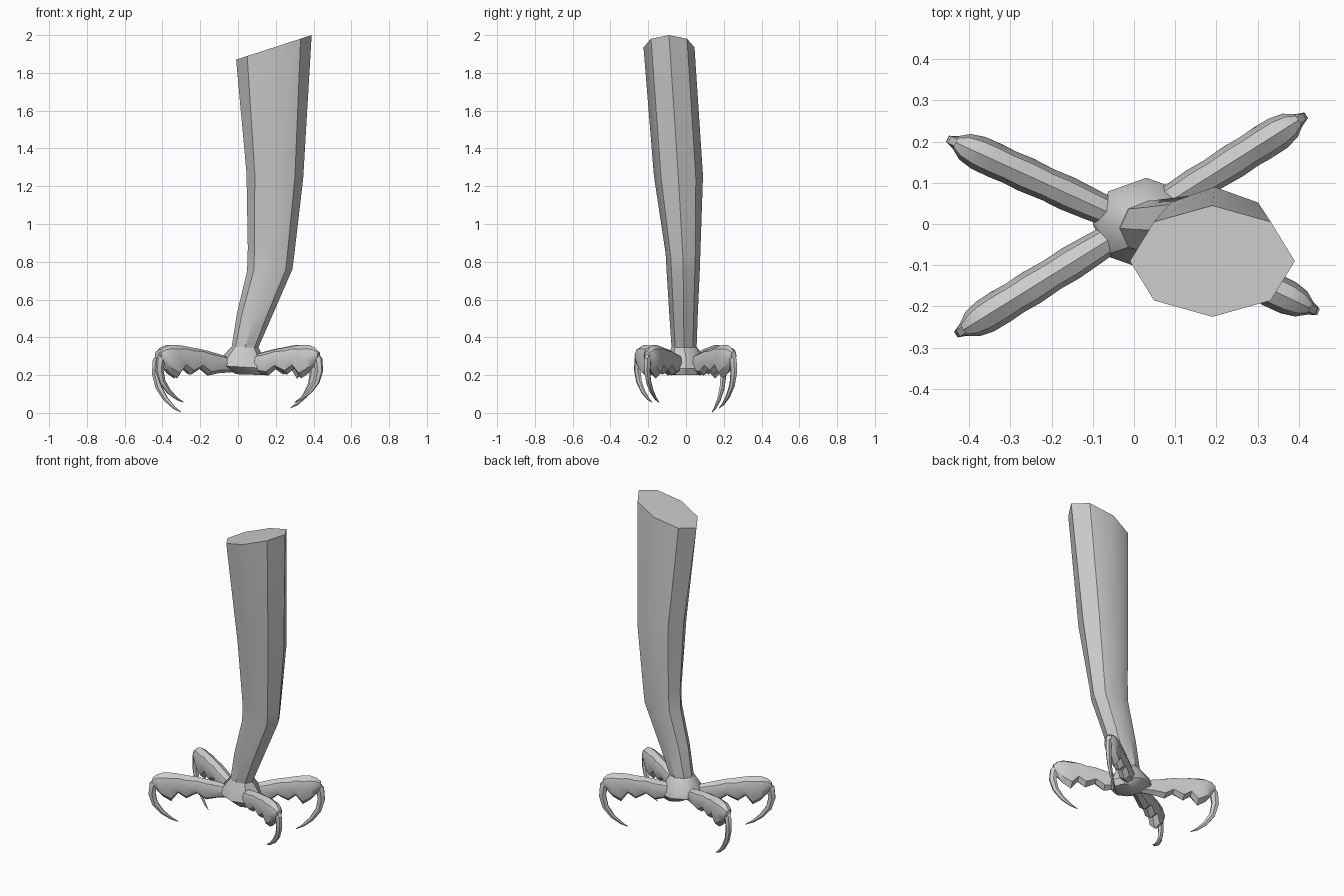
import bpy, math
from mathutils import Vector

if "Cube" in bpy.data.objects:
    bpy.data.objects.remove(bpy.data.objects["Cube"])


def loft(name, rings, smooth=35):
    """Skin a list of equal-sized vertex rings and cap both ends."""
    n = len(rings[0])
    verts = [v for r in rings for v in r]
    faces = []
    for i in range(len(rings) - 1):
        for j in range(n):
            k = (j + 1) % n
            faces.append((i*n + j, i*n + k, (i+1)*n + k, (i+1)*n + j))
    faces.append(tuple(reversed(range(n))))
    faces.append(tuple(range((len(rings) - 1)*n, len(rings)*n)))
    mesh = bpy.data.meshes.new(name)
    mesh.from_pydata(verts, [], faces)
    ob = bpy.data.objects.new(name, mesh)
    bpy.context.collection.objects.link(ob)
    bpy.ops.object.select_all(action='DESELECT')
    ob.select_set(True)
    bpy.context.view_layer.objects.active = ob
    bpy.ops.object.mode_set(mode='EDIT')
    bpy.ops.mesh.select_all(action='SELECT')
    bpy.ops.mesh.normals_make_consistent(inside=False)
    bpy.ops.object.mode_set(mode='OBJECT')
    bpy.ops.object.shade_smooth_by_angle(angle=math.radians(smooth))
    return ob


def octagon(cx, cy, rx, ry, z_left, z_right):
    """Level or tilted eight-sided ring."""
    ring = []
    for j in range(8):
        a = j * math.pi / 4
        t = (math.cos(a) + 1) / 2
        ring.append((cx + rx*math.cos(a), cy + ry*math.sin(a),
                     z_left + (z_right - z_left)*t))
    return ring


# Leg shaft: octagonal, slanted top, bending in toward the ankle
loft("leg_shaft", [octagon(*p) for p in (
    (0.035, -0.01, 0.07, 0.066, 0.34, 0.34),
    (0.085, -0.013, 0.09, 0.075, 0.53, 0.50),
    (0.168, -0.015, 0.120, 0.088, 0.75, 0.76),
    (0.174, -0.016, 0.122, 0.092, 0.87, 0.82),
    (0.195, -0.040, 0.150, 0.130, 1.27, 1.24),
    (0.190, -0.090, 0.200, 0.135, 1.87, 2.0))], 40)

# Ankle hub where the toes meet
loft("ankle_hub", [octagon(*p) for p in (
    (0.065, 0.0, 0.075, 0.075, 0.205, 0.20),
    (0.03, 0.0, 0.13, 0.112, 0.25, 0.235),
    (0.025, 0.0, 0.115, 0.10, 0.29, 0.29),
    (0.035, -0.01, 0.07, 0.066, 0.35, 0.35))], 40)

# Toe profile: distance out, top z, bottom z, half width (pads underneath)
TOE = [(0.04, 0.29, 0.215, 0.034), (0.12, 0.312, 0.21, 0.039),
       (0.18, 0.327, 0.198, 0.042), (0.23, 0.338, 0.235, 0.040),
       (0.29, 0.347, 0.202, 0.043), (0.335, 0.355, 0.235, 0.041),
       (0.375, 0.36, 0.182, 0.043), (0.42, 0.36, 0.21, 0.042),
       (0.455, 0.347, 0.25, 0.034), (0.48, 0.325, 0.285, 0.017)]
# Claw path: distance out, z, radius
CLAW = [(0.445, 0.315, 0.025), (0.475, 0.275, 0.026), (0.482, 0.21, 0.023),
        (0.465, 0.14, 0.019), (0.425, 0.08, 0.014), (0.375, 0.035, 0.008),
        (0.335, 0.013, 0.002)]


def toe(name, x, y, tip_z):
    length = math.hypot(x, y)
    out = Vector((x, y, 0)) / length
    side = Vector((-out.y, out.x, 0))
    up = Vector((0, 0, 1))
    k = length / 0.505

    rings = []
    for s, top, bot, w in TOE:
        mid = bot + (top - bot) * 0.55
        ring = []
        for j in range(8):
            a = j * math.pi / 4
            h = math.sin(a)
            z = mid + h * ((top - mid) if h > 0 else (mid - bot))
            ring.append(out*s*k + side*w*math.cos(a) + up*z)
        rings.append(ring)
    loft(name, rings)

    # Hooked claw curling back under the toe
    drop = (0.315 - tip_z) / (0.315 - 0.012)
    path = [out*s*k + up*(0.315 - (0.315 - z)*drop) for s, z, r in CLAW]
    rings = []
    for i, p in enumerate(path):
        t = (path[min(i+1, len(path)-1)] - path[max(i-1, 0)]).normalized()
        nrm = side.cross(t)
        r = CLAW[i][2]
        rings.append([p + side*r*0.7*math.cos(j*math.pi/3)
                      + nrm*r*math.sin(j*math.pi/3) for j in range(6)])
    loft(name + "_claw", rings)


# Four splayed toes
toe("toe_back_left", -0.455, 0.208, 0.003)
toe("toe_front_left", -0.435, -0.27, 0.055)
toe("toe_back_right", 0.42, 0.265, 0.025)
toe("toe_front_right", 0.45, -0.215, 0.055)
